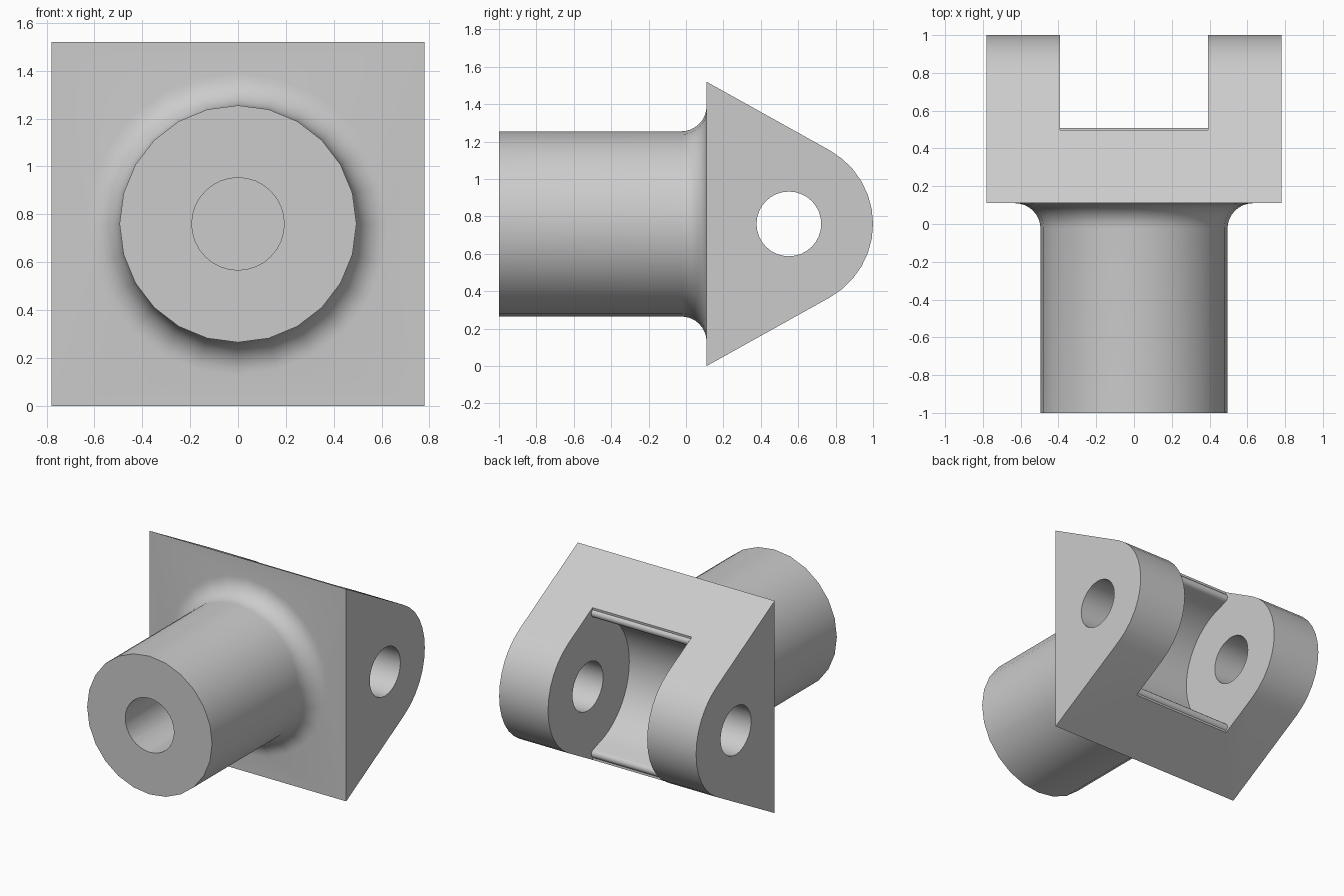
import bpy, bmesh
from math import pi, sin, cos, atan2, acos, hypot

if "Cube" in bpy.data.objects:
    bpy.data.objects.remove(bpy.data.objects["Cube"])

MID = 0.76            # height of the shaft and pin axes
PIN_Y = 0.55          # pin axis position
FACE_Y = 0.11         # front face of the fork block
EYE_R = 0.45          # rounded ends of the fork
SLOT_R = 0.47         # hollow floor of the slot

steel = bpy.data.materials.new("grey steel")
steel.use_nodes = True
grey = (0.6, 0.6, 0.6, 1)
steel.diffuse_color = grey
steel.node_tree.nodes["Principled BSDF"].inputs["Base Color"].default_value = grey


def arc(cy, cz, r, a0, a1, n):
    steps = [a0 + (a1 - a0) * i / n for i in range(n + 1)]
    return [(cy + r * cos(a), cz + r * sin(a)) for a in steps]


def finish(name, bm):
    bmesh.ops.recalc_face_normals(bm, faces=bm.faces)
    mesh = bpy.data.meshes.new(name)
    bm.to_mesh(mesh)
    bm.free()
    mesh.materials.append(steel)
    obj = bpy.data.objects.new(name, mesh)
    bpy.context.collection.objects.link(obj)
    return obj


def prism(name, profile, half):
    """Extrude a (y, z) profile, z measured from the axis, across x."""
    bm = bmesh.new()
    face = bm.faces.new([bm.verts.new((-half, y, z + MID)) for y, z in profile])
    out = bmesh.ops.extrude_face_region(bm, geom=[face])
    moved = [v for v in out["geom"] if isinstance(v, bmesh.types.BMVert)]
    bmesh.ops.translate(bm, verts=moved, vec=(2 * half, 0, 0))
    return finish(name, bm)


def lathe(name, profile, sides):
    """Spin a closed (y, radius) profile about the shaft axis."""
    bm = bmesh.new()
    verts = [bm.verts.new((0, y, r + MID)) for y, r in profile]
    edges = [bm.edges.new(pair) for pair in zip(verts, verts[1:])]
    bmesh.ops.spin(bm, geom=verts + edges, cent=(0, 0, MID), axis=(0, 1, 0),
                   angle=2 * pi, steps=sides)
    bmesh.ops.remove_doubles(bm, verts=bm.verts, dist=1e-4)
    return finish(name, bm)


def combine(target, other, operation):
    mod = target.modifiers.new(other.name, 'BOOLEAN')
    mod.operation = operation
    mod.solver = 'EXACT'
    mod.object = other
    bpy.context.view_layer.objects.active = target
    bpy.ops.object.modifier_apply(modifier=mod.name)
    bpy.data.objects.remove(other)


# Fork block: flat front, straight tapers, tangent rounded end
dy, dz = FACE_Y - PIN_Y, MID
tangent = atan2(dz, dy) - acos(EYE_R / hypot(dy, dz))
fork = prism("fork_bracket", [(FACE_Y, -MID)]
             + arc(PIN_Y, 0, EYE_R, -tangent, tangent, 12)
             + [(FACE_Y, MID)], 0.78)

# Shaft with a filleted root, rooted inside the block
fillet = 0.135
shaft_r = 0.495
root = arc(FACE_Y - fillet, shaft_r + fillet, fillet, -pi / 2, 0, 8)
shaft = lathe("shaft", [(-1, 0), (-1, shaft_r)] + root
              + [(0.2, shaft_r + fillet), (0.2, 0)], 24)
combine(fork, shaft, 'UNION')

# Slot: hollow floor, with a small rounded lip where it meets each taper
lip_r = 0.03
lip_y, lip_z = 0.48, 0.503
start = atan2(lip_z, lip_y - PIN_Y)
floor = arc(PIN_Y, 0, SLOT_R, start, 2 * pi - start, 28)
upper_lip = arc(lip_y, lip_z, lip_r, pi / 3, start - pi, 6)
lower_lip = [(y, -z) for y, z in reversed(upper_lip)]
slot = prism("slot_cutter", [(lip_y + 0.05, 0.9)] + upper_lip + floor[1:-1]
             + lower_lip + [(lip_y + 0.05, -0.9), (1.2, -0.9), (1.2, 0.9)], 0.393)
combine(fork, slot, 'DIFFERENCE')

# Pin hole through both cheeks and blind bore in the shaft
pin = prism("pin_cutter", arc(PIN_Y, 0, 0.173, 0, 2 * pi, 32)[:-1], 1)
combine(fork, pin, 'DIFFERENCE')
bore = lathe("bore_cutter", [(-1.2, 0), (-1.2, 0.193), (-0.3, 0.193), (-0.3, 0)], 32)
combine(fork, bore, 'DIFFERENCE')

# Smooth curved faces, keep edges crisp
bpy.ops.object.select_all(action='DESELECT')
fork.select_set(True)
bpy.context.view_layer.objects.active = fork
bpy.ops.object.shade_smooth_by_angle(angle=pi / 6)
